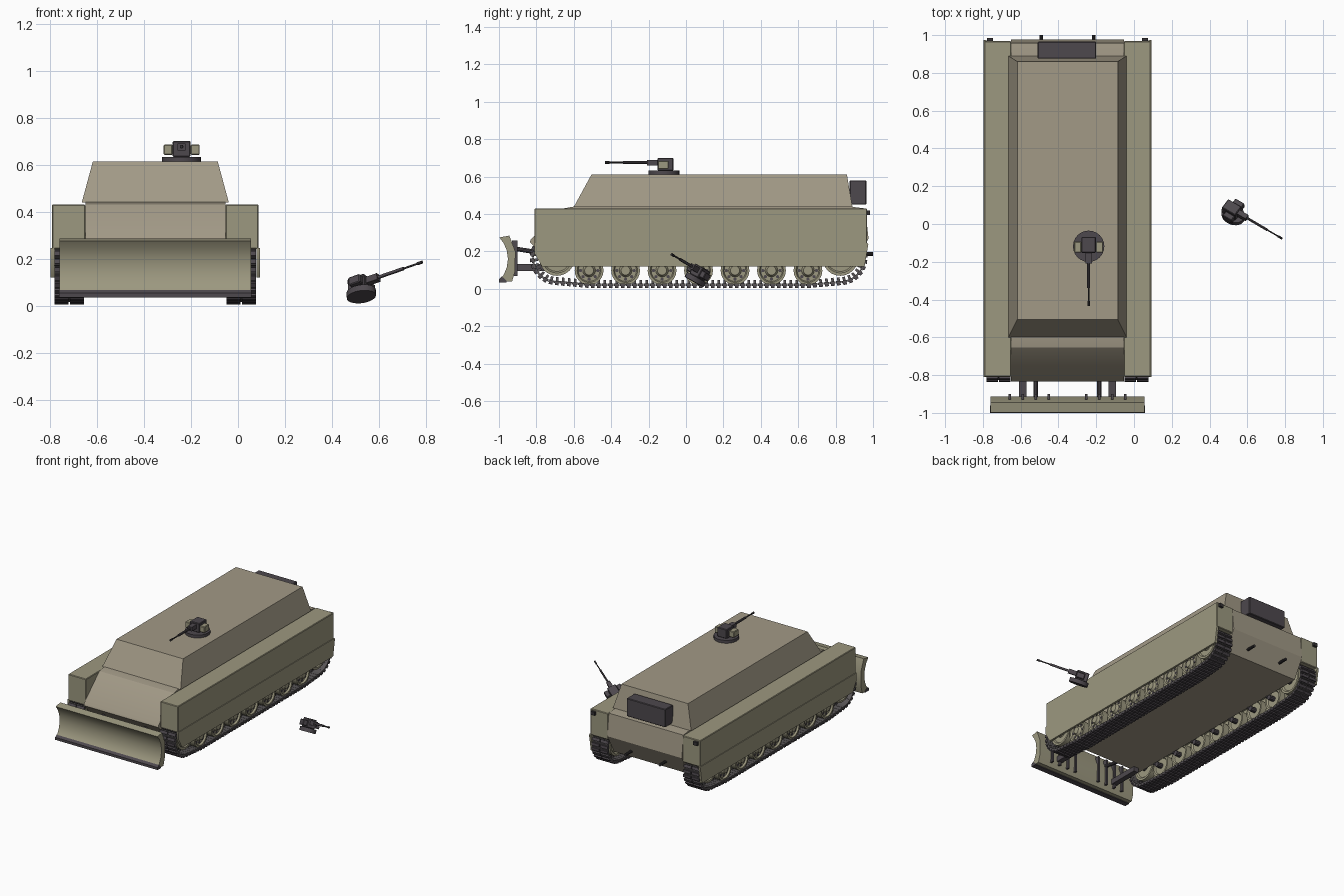
import bpy, bmesh, math
from mathutils import Vector, Matrix
from mathutils.geometry import convex_hull_2d

if "Cube" in bpy.data.objects:
    bpy.data.objects.remove(bpy.data.objects["Cube"])

CX = -0.352  # centre line of the vehicle


def material(name, rgb):
    m = bpy.data.materials.new(name)
    m.diffuse_color = (*rgb, 1)
    m.use_nodes = True
    m.node_tree.nodes["Principled BSDF"].inputs["Base Color"].default_value = m.diffuse_color
    return m


TAN = material("warm tan", (0.36, 0.32, 0.24))
OLIVE = material("olive tan", (0.335, 0.315, 0.215))
DARK = material("dark grey", (0.075, 0.065, 0.075))
BLACK = material("near black", (0.035, 0.032, 0.035))
STEEL = material("track grey", (0.10, 0.092, 0.095))


def finish(name, bm, mat, matrix=None):
    bmesh.ops.recalc_face_normals(bm, faces=bm.faces)
    me = bpy.data.meshes.new(name)
    bm.to_mesh(me)
    bm.free()
    me.materials.append(mat)
    ob = bpy.data.objects.new(name, me)
    bpy.context.collection.objects.link(ob)
    if matrix is not None:
        ob.matrix_world = matrix
    return ob


def add_box(bm, lo, hi):
    lo, hi = Vector(lo), Vector(hi)
    size = Vector([abs(a) for a in hi - lo])
    bmesh.ops.create_cube(bm, size=1, matrix=Matrix.Translation((lo + hi) / 2) @ Matrix.Diagonal((*size, 1)))


def box(name, lo, hi, mat, matrix=None, bevel=0):
    bm = bmesh.new()
    add_box(bm, lo, hi)
    if bevel:
        bmesh.ops.bevel(bm, geom=bm.edges[:], offset=bevel, segments=1, affect='EDGES')
    return finish(name, bm, mat, matrix)


def prism(name, profile, x0, x1, mat):
    """Side profile (y, z) extruded across x."""
    bm = bmesh.new()
    rings = [[bm.verts.new((x, y, z)) for y, z in profile] for x in (x0, x1)]
    n = len(profile)
    for r in rings:
        bm.faces.new(r)
    for i in range(n):
        j = (i + 1) % n
        bm.faces.new((rings[0][i], rings[0][j], rings[1][j], rings[1][i]))
    return finish(name, bm, mat)


def add_cyl(bm, p0, p1, r, n=16, r2=None):
    p0, p1 = Vector(p0), Vector(p1)
    d = p1 - p0
    rot = d.to_track_quat('Z', 'Y').to_matrix().to_4x4()
    bmesh.ops.create_cone(bm, cap_ends=True, segments=n, radius1=r, radius2=r if r2 is None else r2,
                          depth=d.length, matrix=Matrix.Translation((p0 + p1) / 2) @ rot)


def cyl(name, p0, p1, r, mat, n=16, matrix=None, r2=None):
    bm = bmesh.new()
    add_cyl(bm, p0, p1, r, n, r2)
    return finish(name, bm, mat, matrix)


def add_lathe(bm, profile, centre, s, n=24):
    """Revolve (offset, radius) points about an x axis through centre (y, z)."""
    rings = []
    for o, r in profile:
        rings.append([bm.verts.new((CX + s * o, centre[0] + r * math.cos(a), centre[1] + r * math.sin(a)))
                      for a in [math.tau * k / n for k in range(n)]])
    for a, b in zip(rings, rings[1:]):
        for k in range(n):
            bm.faces.new((a[k], a[(k + 1) % n], b[(k + 1) % n], b[k]))
    bm.faces.new(rings[0])
    bm.faces.new(rings[-1])


# Central hull
prism("hull", [(-0.835, 0.25), (-0.83, 0.265), (-0.655, 0.43), (-0.60, 0.44), (0.88, 0.44), (0.958, 0.43),
               (0.976, 0.27), (0.90, 0.13), (-0.72, 0.13)], CX - 0.298, CX + 0.298, TAN)

# Upper casemate with sloping walls
bm = bmesh.new()
low = [bm.verts.new((CX + x, y, 0.438)) for x, y in ((-0.313, -0.60), (0.313, -0.60), (0.313, 0.89), (-0.313, 0.89))]
top = [bm.verts.new((CX + x, y, 0.612)) for x, y in ((-0.266, -0.505), (0.266, -0.505), (0.266, 0.86), (-0.266, 0.86))]
bm.faces.new(low)
bm.faces.new(top)
for i in range(4):
    bm.faces.new((low[i], low[(i + 1) % 4], top[(i + 1) % 4], top[i]))
finish("casemate", bm, TAN)

box("rear_stowage_box", (-0.51, 0.875, 0.45), (-0.2, 0.965, 0.58), DARK, bevel=0.004)

# Running gear layout
WHEELS = [(-0.518 + 0.195 * i, 0.098) for i in range(7)]
ENDS = [(-0.69, 0.165), (0.825, 0.165)]


def track_path():
    pts = []
    for (cy, cz), r in [(c, 0.078) for c in WHEELS] + [(c, 0.13) for c in ENDS]:
        pts += [Vector((cy + r * math.cos(a), min(cz + r * math.sin(a), 0.25)))
                for a in [math.tau * k / 40 for k in range(40)]]
    loop = [pts[i] for i in convex_hull_2d(pts)]
    total = sum((loop[i] - loop[i - 1]).length for i in range(len(loop)))
    n = round(total / 0.032)
    step, out, carry = total / n, [], 0.0
    for i in range(len(loop)):
        a, b = loop[i - 1], loop[i]
        seg = (b - a).length
        while carry < seg and len(out) < n:
            out.append((a.lerp(b, carry / seg), (b - a).normalized()))
            carry += step
        carry -= seg
    return out


PATH = track_path()
MID = Vector((0.07, 0.15))

for s, side in ((-1, "left"), (1, "right")):
    def X(o):
        return CX + s * o

    # Sponson and its lower skirt
    box(side + "_sponson", (X(0.298), -0.81, 0.24), (X(0.44), 0.968, 0.43), OLIVE, bevel=0.004)
    prism(side + "_skirt", [(-0.81, 0.245), (-0.81, 0.19), (-0.77, 0.12), (0.955, 0.12), (0.975, 0.24), (0.97, 0.245)],
          X(0.430), X(0.445), OLIVE)

    # Track belt, shoe pads and guide horns
    belt, pads = bmesh.new(), bmesh.new()
    for p, t in PATH:
        nrm = Vector((t.y, -t.x))
        if nrm.dot(p - MID) < 0:
            nrm = -nrm
        frame = Matrix(((1, 0, 0, 0), (0, t.x, nrm.x, p.x), (0, t.y, nrm.y, p.y), (0, 0, 0, 1)))

        def piece(b, o0, o1, length, h0, h1):
            bmesh.ops.create_cube(b, size=1, matrix=frame @ Matrix.Translation((X((o0 + o1) / 2), 0, (h0 + h1) / 2))
                                  @ Matrix.Diagonal((o1 - o0, length, h1 - h0, 1)))
        piece(belt, 0.305, 0.428, 0.030, -0.008, 0.004)
        if p.y < 0.235:
            piece(belt, 0.361, 0.371, 0.014, -0.028, -0.006)
            for o in (0.303, 0.369):
                piece(pads, o, o + 0.060, 0.020, 0.003, 0.015)
    finish(side + "_track_belt", belt, STEEL)
    finish(side + "_track_pads", pads, DARK)

    # Road wheels with rim, dish, hub and lightening holes
    wheels, holes, arms = bmesh.new(), bmesh.new(), bmesh.new()
    for c in WHEELS:
        add_lathe(wheels, [(0.375, 0.077), (0.418, 0.077), (0.418, 0.064), (0.406, 0.058), (0.406, 0.034),
                           (0.416, 0.028), (0.424, 0.024), (0.424, 0.010)], c, s)
        add_lathe(wheels, [(0.357, 0.077), (0.312, 0.077), (0.312, 0.064), (0.322, 0.056), (0.322, 0.02)], c, s)
        for k in range(8):
            a = math.tau * k / 8
            q = (c[0] + 0.046 * math.cos(a), c[1] + 0.046 * math.sin(a))
            add_cyl(holes, (X(0.404), *q), (X(0.409), *q), 0.009, 8)
        # Swing arm and axle
        add_cyl(arms, (X(0.28), *c), (X(0.38), *c), 0.018, 10)
        add_cyl(arms, (X(0.305), *c), (X(0.305), c[0] - 0.08, c[1] + 0.06), 0.012, 8)
    for c in ENDS:
        add_lathe(wheels, [(0.375, 0.095), (0.415, 0.095), (0.415, 0.08), (0.405, 0.072), (0.405, 0.035),
                           (0.42, 0.03), (0.42, 0.01)], c, s)
        add_lathe(wheels, [(0.357, 0.095), (0.315, 0.095), (0.315, 0.08), (0.325, 0.07), (0.325, 0.02)], c, s)
        add_cyl(arms, (X(0.28), *c), (X(0.38), *c), 0.025, 12)
    finish(side + "_wheels", wheels, OLIVE)
    finish(side + "_wheel_holes", holes, DARK)
    finish(side + "_swing_arms", arms, DARK)

    # Rear lamp and tow pin
    box(side + "_rear_lamp", (X(0.395), 0.966, 0.395), (X(0.425), 0.985, 0.42), BLACK)
    cyl(side + "_tow_pin", (X(0.138), 0.93, 0.187), (X(0.138), 1.0, 0.187), 0.010, BLACK, 10)

    # Blade push arms, lift rods and back ribs
    box(side + "_push_arm", (X(0.218), -0.915, 0.095), (X(0.257), -0.68, 0.133), DARK)
    cyl(side + "_lift_rod", (X(0.168), -0.915, 0.215), (X(0.168), -0.79, 0.195), 0.012, DARK, 10)
    for o in (0.10, 0.168, 0.237, 0.305):
        box(side + "_blade_rib", (X(o - 0.007), -0.93, 0.07), (X(o + 0.007), -0.90, 0.26), DARK)

# Curved dozer blade and cutting edge
prism("dozer_blade", [(-0.998, 0.275), (-0.975, 0.245), (-0.958, 0.205), (-0.952, 0.16), (-0.958, 0.115),
                      (-0.975, 0.075), (-0.998, 0.05), (-0.99, 0.04), (-0.93, 0.04), (-0.915, 0.09), (-0.912, 0.20),
                      (-0.945, 0.285)], -0.76, 0.055, OLIVE)
prism("cutting_edge", [(-1.0, 0.035), (-1.0, 0.053), (-0.984, 0.066), (-0.96, 0.045), (-0.96, 0.035)],
      -0.762, 0.057, DARK)


# Remote gun mount, barrel along local -y
def gun_mount(name, m, base_r, base_h, plate_mat):
    cyl(name + "_ring", (0, 0, 0), (0, 0, base_h), base_r, DARK, 24, m)
    box(name + "_receiver", (-0.038, -0.035, base_h), (0.038, 0.05, 0.09), DARK, m, 0.004)
    for s, t in ((-1, "left"), (1, "right")):
        box(name + "_" + t + "_case", (s * 0.038, -0.033, base_h + 0.008), (s * 0.077, 0.025, 0.075), plate_mat, m, 0.004)
    box(name + "_sleeve", (-0.017, -0.09, 0.05), (0.017, -0.03, 0.08), DARK, m)
    cyl(name + "_barrel", (0, -0.08, 0.066), (0, -0.22, 0.066), 0.008, DARK, 10, m)
    cyl(name + "_muzzle", (0, -0.20, 0.066), (0, -0.30, 0.066), 0.0045, BLACK, 10, m)
    cyl(name + "_flash_hider", (0, -0.29, 0.066), (0, -0.315, 0.066), 0.007, BLACK, 10, m)


gun_mount("roof_gun", Matrix.Translation((-0.24, -0.118, 0.61)), 0.083, 0.023, OLIVE)

# Second mount lying loose beside the vehicle
d = Vector((0.26, -0.152, 0.09)).normalized()
u = Vector((-0.03, 0.49, 0.87))
u = (u - d * u.dot(d)).normalized()
x = (-d).cross(u)
loose = Matrix.Translation((0.525, 0.043, 0.037)) @ Matrix((x, -d, u)).transposed().to_4x4() @ Matrix.Diagonal((0.8, 1, 1, 1))
gun_mount("loose_gun", loose, 0.066, 0.028, DARK)

# Smooth round parts, keep hard edges
for ob in bpy.context.scene.objects:
    ob.select_set(True)
    bpy.context.view_layer.objects.active = ob
bpy.ops.object.shade_smooth_by_angle(angle=math.radians(30))
